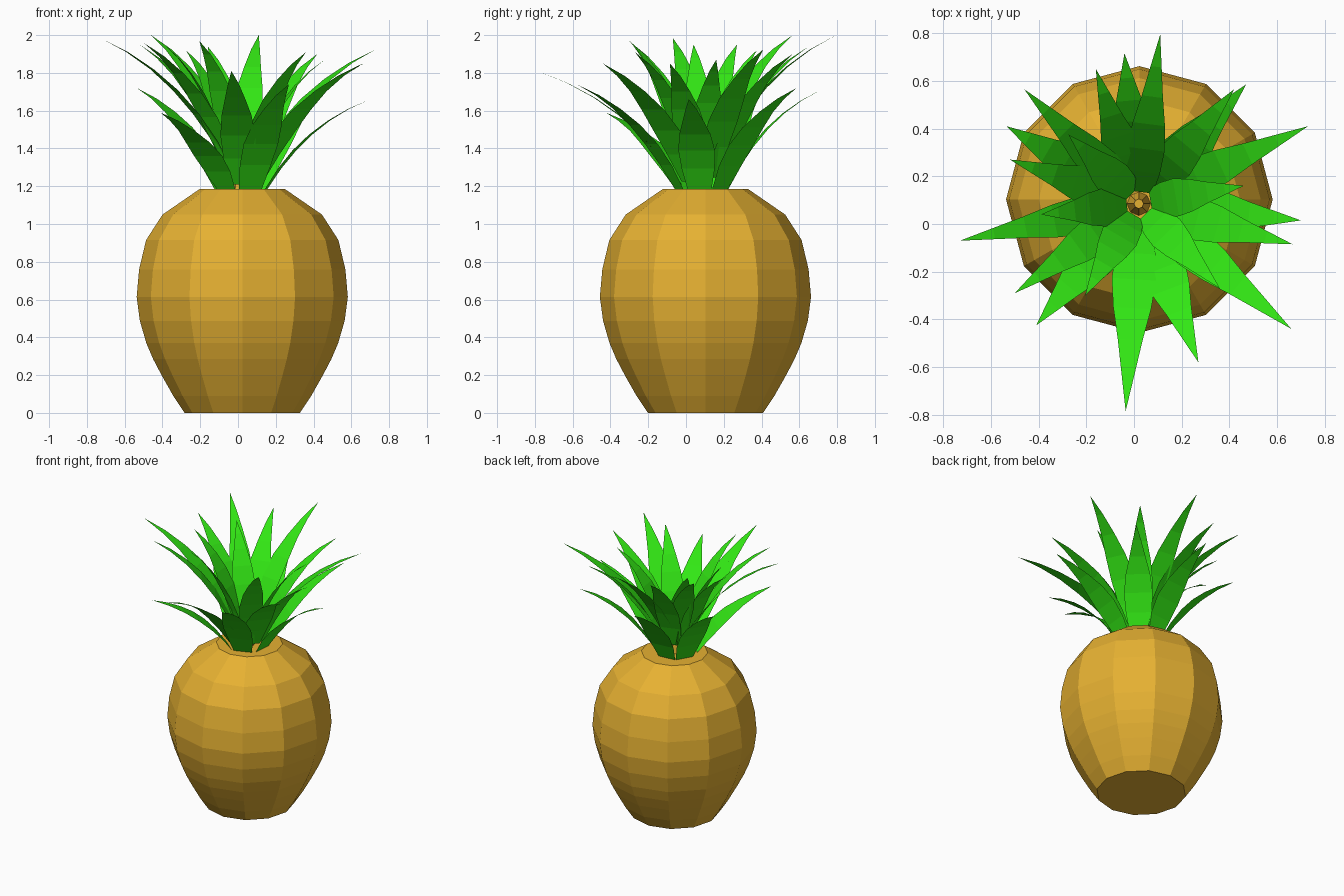
import bpy, bmesh, math
from mathutils import Vector

if "Cube" in bpy.data.objects:
    bpy.data.objects.remove(bpy.data.objects["Cube"])


def material(name, rgb):
    m = bpy.data.materials.new(name)
    m.diffuse_color = (*rgb, 1)
    m.use_nodes = True
    m.node_tree.nodes["Principled BSDF"].inputs["Base Color"].default_value = m.diffuse_color
    return m


def make_object(name, bm, mat):
    me = bpy.data.meshes.new(name)
    bm.to_mesh(me)
    bm.free()
    me.materials.append(mat)
    ob = bpy.data.objects.new(name, me)
    bpy.context.collection.objects.link(ob)
    return ob


def lathe(name, profile, centre, sides, mat):
    bm = bmesh.new()
    rings = []
    for r, z in profile:
        rings.append([bm.verts.new((centre[0] + r * math.cos(2 * math.pi * i / sides),
                                    centre[1] + r * math.sin(2 * math.pi * i / sides), z))
                      for i in range(sides)])
    for a, b in zip(rings, rings[1:]):
        for i in range(sides):
            j = (i + 1) % sides
            bm.faces.new((a[i], a[j], b[j], b[i]))
    bm.faces.new(rings[0][::-1])
    bm.faces.new(rings[-1])
    return make_object(name, bm, mat)


def leaf(name, tip, z0, r0, scale, mat):
    # flat tapering strip that climbs steeply, then arches outward to the tip
    c = Vector((0.02, 0.085, 0))
    out = Vector((tip[0] - c.x, tip[1] - c.y, 0))
    reach = out.length
    out.normalize()
    side = Vector((-out.y, out.x, 0))
    widths = [0.135, 0.185, 0.205, 0.175, 0.115, 0.06]
    n = len(widths)
    bm = bmesh.new()
    prev = None
    for k in range(n + 1):
        t = k / n
        u = 2 * t * (1 - t)
        r = r0 + (reach - r0) * (u * 0.36 + t * t)
        z = z0 + (tip[2] - z0) * (u * 0.72 + t * t)
        p = c + out * r + Vector((0, 0, z))
        if k == n:
            bm.faces.new((prev[0], prev[1], bm.verts.new(p)))
            break
        w = side * widths[k] * scale / 2
        row = (bm.verts.new(p + w), bm.verts.new(p - w))
        if prev:
            bm.faces.new((prev[0], prev[1], row[1], row[0]))
        prev = row
    return make_object(name, bm, mat)


gold = material("fruit_gold", (0.79, 0.44, 0.032))
green = material("leaf_green", (0.032, 0.79, 0.007))

# fruit body and the small core that carries the crown
lathe("fruit_body", [(0.305, 0), (0.365, 0.09), (0.425, 0.196), (0.472, 0.285), (0.508, 0.37),
                     (0.542, 0.487), (0.559, 0.614), (0.546, 0.76), (0.509, 0.915),
                     (0.422, 1.05), (0.226, 1.185)], (0.0225, 0.103), 12, gold)
lathe("crown_core", [(0.05, 1.18), (0.02, 1.42)], (0.02, 0.085), 8, gold)

# crown leaves, given by their tips; higher tips sprout higher and closer in
tips = [(0.11, 0.795, 2.0), (-0.04, 0.715, 1.71), (-0.16, 0.65, 1.94), (-0.46, 0.565, 2.0),
        (-0.535, 0.41, 1.72), (-0.52, 0.27, 1.95), (-0.39, 0.04, 1.95), (-0.73, -0.07, 1.985),
        (-0.5, -0.29, 1.96), (-0.41, -0.425, 1.59), (-0.205, -0.3, 1.97), (-0.035, -0.785, 1.81),
        (0.27, -0.58, 1.74), (0.66, -0.44, 1.85), (0.36, -0.27, 1.91), (0.665, -0.085, 1.85),
        (0.70, 0.015, 1.66), (0.46, 0.16, 1.87), (0.73, 0.41, 1.925), (0.47, 0.585, 1.72),
        (0.42, 0.565, 1.90), (-0.275, 0.375, 1.92)]
for i, tip in enumerate(tips):
    reach = math.hypot(tip[0] - 0.02, tip[1] - 0.085)
    h = max(0, min(1, (tip[2] - 1.75) / 0.25))
    if reach < 0.55:
        h = 1
    leaf(f"crown_leaf_{i + 1}", tip, 1.185 + 0.1 * h, 0.13 - 0.08 * h, 0.95 - 0.17 * h, green)
